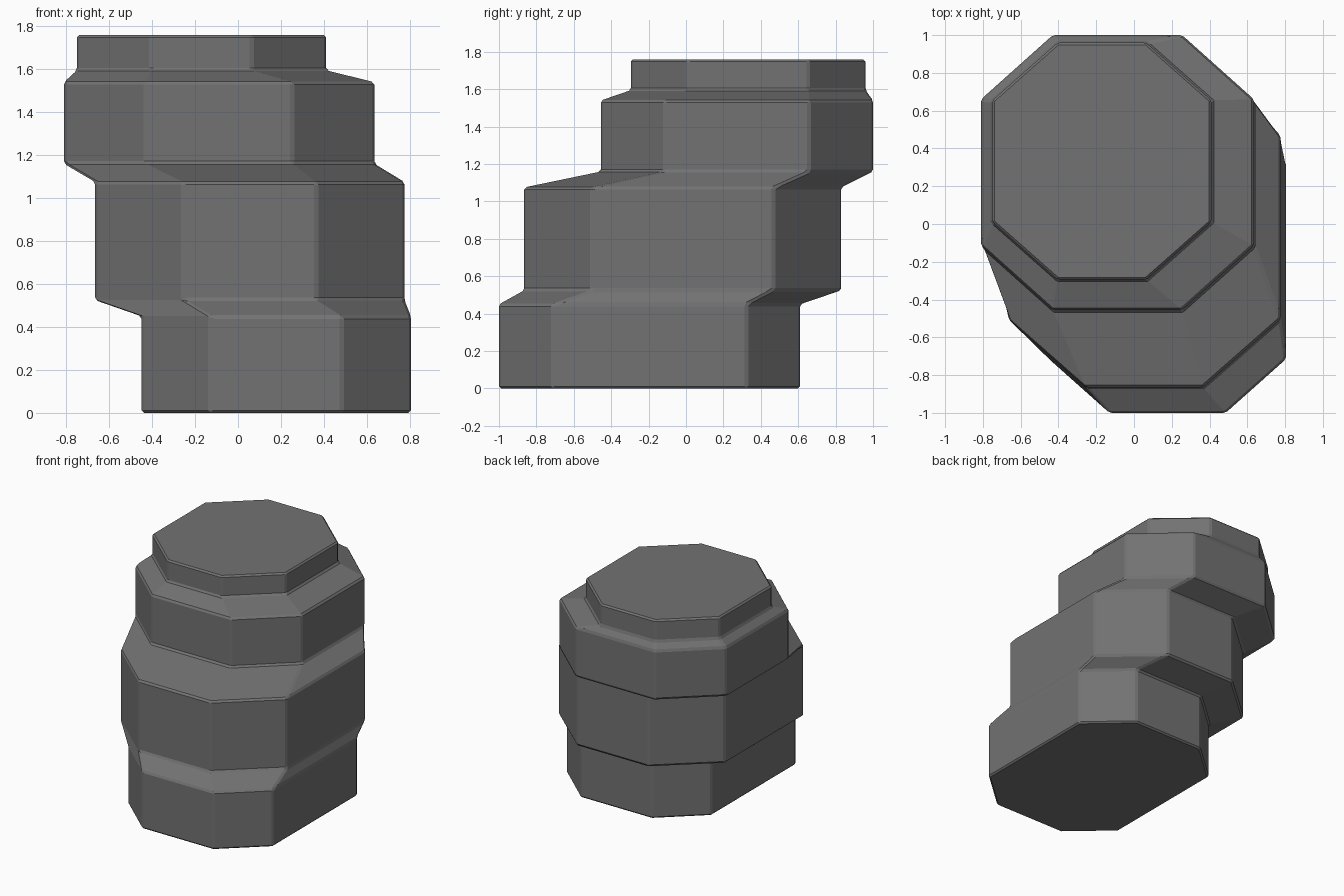
import bpy
import bmesh
import math

cube = bpy.data.objects.get("Cube")
if cube:
    bpy.data.objects.remove(cube, do_unlink=True)

# Single stone colour
stone = bpy.data.materials.new("dark grey stone")
stone.use_nodes = True
grey = (0.17, 0.17, 0.17, 1)
stone.diffuse_color = grey
stone.node_tree.nodes["Principled BSDF"].inputs["Base Color"].default_value = grey


def octagon(bm, left, right, front, back, cut_x, cut_y, z):
    """Ring of eight vertices: a rectangle with its corners cut off."""
    points = [
        (left + cut_x, front), (right - cut_x, front),
        (right, front + cut_y), (right, back - cut_y),
        (right - cut_x, back), (left + cut_x, back),
        (left, back - cut_y), (left, front + cut_y),
    ]
    return [bm.verts.new((x, y, z)) for x, y in points]


# Stacked tiers: left, right, front, back, corner cuts, bottom and top height
tiers = [
    (-0.45, 0.805, -1.0, 0.61, 0.32, 0.285, 0.0, 0.45),
    (-0.665, 0.775, -0.865, 0.83, 0.41, 0.36, 0.525, 1.075),
    (-0.81, 0.635, -0.455, 1.0, 0.38, 0.34, 1.16, 1.54),
    (-0.75, 0.41, -0.295, 0.96, 0.345, 0.305, 1.595, 1.76),
]

bm = bmesh.new()
rings = []
for *outline, bottom, top in tiers:
    rings += [octagon(bm, *outline, z) for z in (bottom, top)]

# Walls and sloping ledges joining the tiers, then both caps
for low, high in zip(rings, rings[1:]):
    for i in range(8):
        j = (i + 1) % 8
        bm.faces.new((low[i], low[j], high[j], high[i]))
bm.faces.new(reversed(rings[0]))
bm.faces.new(rings[-1])
bmesh.ops.recalc_face_normals(bm, faces=bm.faces)

mesh = bpy.data.meshes.new("stepped_rock")
bm.to_mesh(mesh)
bm.free()
mesh.materials.append(stone)
rock = bpy.data.objects.new("stepped_rock", mesh)
bpy.context.collection.objects.link(rock)

# Narrow worn edges
bevel = rock.modifiers.new("worn edges", "BEVEL")
bevel.width = 0.012
bevel.segments = 1
bevel.limit_method = "ANGLE"
bevel.angle_limit = math.radians(20)
